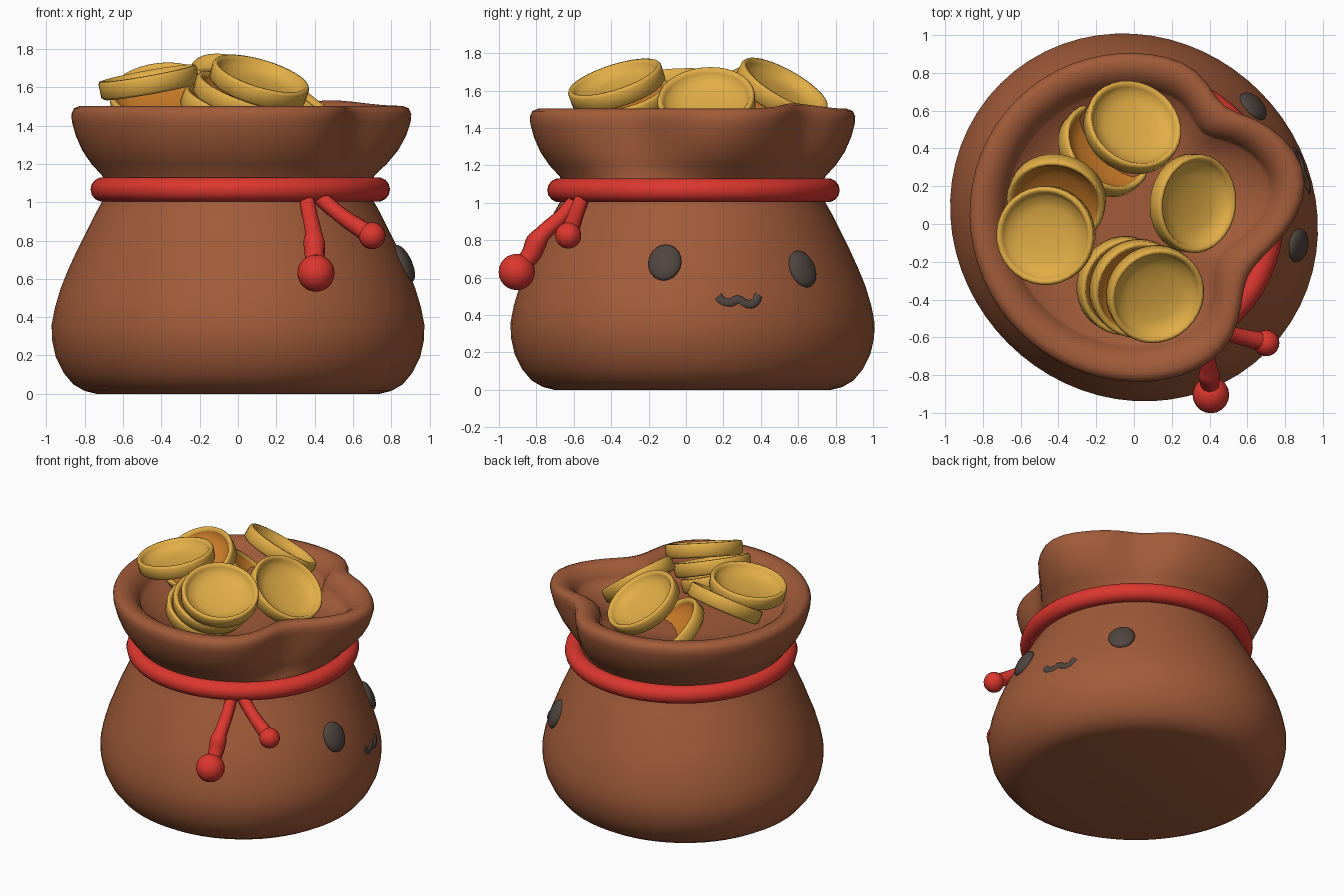
import bpy, bmesh, math
from mathutils import Vector

cube = bpy.data.objects.get("Cube")
if cube:
    bpy.data.objects.remove(cube, do_unlink=True)

CY = 0.035  # sack axis offset in y


def material(name, rgb):
    m = bpy.data.materials.new(name)
    m.use_nodes = True
    m.diffuse_color = (*rgb, 1)
    bsdf = m.node_tree.nodes["Principled BSDF"]
    bsdf.inputs["Base Color"].default_value = (*rgb, 1)
    bsdf.inputs["Roughness"].default_value = 0.7
    return m


BROWN = material("brown cloth", (0.36, 0.105, 0.042))
RED = material("red cord", (0.72, 0.038, 0.028))
GOLD = material("gold", (0.76, 0.42, 0.062))
ORANGE = material("orange gold", (0.62, 0.21, 0.022))
DARK = material("dark grey", (0.08, 0.06, 0.05))


def finish(obj, mats, angle=50):
    for m in mats:
        obj.data.materials.append(m)
    bpy.ops.object.select_all(action='DESELECT')
    obj.select_set(True)
    bpy.context.view_layer.objects.active = obj
    bpy.ops.object.shade_smooth_by_angle(angle=math.radians(angle))
    return obj


def lathe(name, profile, segments, place, mats, face_mat=None, angle=50):
    """Revolve (radius, z) points; place(r, z, a) gives each vertex position."""
    bm = bmesh.new()
    rings = []
    for r, z in profile:
        if r == 0:
            rings.append([bm.verts.new(place(0, z, 0))] * segments)
        else:
            rings.append([bm.verts.new(place(r, z, math.tau * i / segments))
                          for i in range(segments)])
    for k in range(len(rings) - 1):
        lo, hi = rings[k], rings[k + 1]
        for i in range(segments):
            j = (i + 1) % segments
            corners = list(dict.fromkeys((lo[i], lo[j], hi[j], hi[i])))
            face = bm.faces.new(corners)
            face.material_index = face_mat(k) if face_mat else 0
    bmesh.ops.recalc_face_normals(bm, faces=bm.faces)
    mesh = bpy.data.meshes.new(name)
    bm.to_mesh(mesh)
    bm.free()
    obj = bpy.data.objects.new(name, mesh)
    bpy.context.collection.objects.link(obj)
    return finish(obj, mats, angle)


# Sack: belly, neck, flared collar, rolled lip and inner floor
BELLY = [(0.74, 0), (0.80, 0.015), (0.86, 0.05), (0.91, 0.11), (0.95, 0.19),
         (0.97, 0.28), (0.972, 0.36), (0.955, 0.45), (0.925, 0.55), (0.885, 0.65),
         (0.84, 0.75), (0.79, 0.85), (0.745, 0.94), (0.70, 1.02)]
COLLAR = [(0.685, 1.08), (0.71, 1.14), (0.765, 1.2), (0.813, 1.27), (0.848, 1.35),
          (0.867, 1.42), (0.87, 1.46), (0.857, 1.49), (0.825, 1.503), (0.77, 1.495),
          (0.725, 1.465), (0.69, 1.42), (0.67, 1.37), (0.4, 1.37), (0, 1.37)]


def bump(a, centre, width):
    d = (math.degrees(a) - centre + 180) % 360 - 180
    return math.exp(-(d / width) ** 2)


def sack_point(r, z, a):
    # slightly oval belly, then folds that grow up the collar
    oval = 0.03 * min(1, max(0, (1.05 - z) / 0.4))
    t = math.sin(min(1, max(0, (z - 1.08) / 0.36)) * math.pi / 2) * min(1, r / 0.6)
    r *= 1 - max(oval, 0.012 * t) * math.sin(2 * a)
    fold = 0.07 * bump(a, 15, 16) - 0.2 * bump(a, -27, 22) - 0.1 * bump(a, 51, 13)
    r += t * fold
    if z > 1.4:
        z += 0.03 * bump(a, 48, 15)
    return Vector((r * math.cos(a), CY + r * math.sin(a), z))


lathe("sack", [(0, 0)] + BELLY + COLLAR, 64, sack_point, [BROWN], angle=80)


def on_belly(deg, z):
    """Point and outward normal on the belly."""
    for (r0, z0), (r1, z1) in zip(BELLY, BELLY[1:]):
        if z0 <= z <= z1:
            break
    r = r0 + (r1 - r0) * (z - z0) / (z1 - z0)
    a = math.radians(deg)
    out = Vector((math.cos(a), math.sin(a), 0))
    normal = (out * (z1 - z0) + Vector((0, 0, r0 - r1))).normalized()
    return sack_point(r, z, a), normal


def ball(name, loc, size, mat, normal=None):
    bpy.ops.mesh.primitive_uv_sphere_add(segments=20, ring_count=12, location=loc)
    obj = bpy.context.object
    obj.name = name
    obj.scale = size
    if normal:
        obj.rotation_euler = normal.to_track_quat('Z', 'Y').to_euler()
    return finish(obj, [mat], 80)


def tube(name, points, radii, mat):
    curve = bpy.data.curves.new(name, 'CURVE')
    curve.dimensions = '3D'
    curve.bevel_depth = 1
    curve.bevel_resolution = 3
    curve.resolution_u = 4
    curve.use_fill_caps = True
    spline = curve.splines.new('BEZIER')
    spline.bezier_points.add(len(points) - 1)
    for bp, p, r in zip(spline.bezier_points, points, radii):
        bp.co = p
        bp.radius = r
        bp.handle_left_type = bp.handle_right_type = 'AUTO'
    obj = bpy.data.objects.new(name, curve)
    bpy.context.collection.objects.link(obj)
    bpy.ops.object.select_all(action='DESELECT')
    obj.select_set(True)
    bpy.context.view_layer.objects.active = obj
    bpy.ops.object.convert(target='MESH')
    return finish(bpy.context.object, [mat], 60)


# Face on the belly; the mouth is sunk so only a thin strip shows
for name, deg, z in (("right_eye", -9.7, 0.68), ("left_eye", 43, 0.645)):
    spot, normal = on_belly(deg, z)
    ball(name, spot, (0.09, 0.105, 0.04), DARK, normal)
smile = []
for deg, z in ((8.4, 0.5), (9.8, 0.475), (12.5, 0.467), (15.2, 0.483),
               (18, 0.46), (21, 0.467), (22.6, 0.505)):
    spot, normal = on_belly(deg, z)
    smile.append(spot - normal * 0.021)
tube("mouth", smile, [0.031] * len(smile), DARK)

# Cord around the neck with two hanging ends
bpy.ops.mesh.primitive_torus_add(location=(0.012, 0.04, 1.067), major_radius=0.718,
                                 minor_radius=0.064, major_segments=56, minor_segments=14)
ring = bpy.context.object
ring.name = "cord_ring"
finish(ring, [RED], 80)

tube("long_cord_end",
     [(0.355, -0.57, 1.04), (0.375, -0.66, 0.93), (0.395, -0.765, 0.835),
      (0.398, -0.8, 0.79), (0.4, -0.825, 0.73), (0.405, -0.88, 0.66)],
     [0.04, 0.042, 0.045, 0.058, 0.054, 0.045], RED)
ball("long_cord_ball", (0.407, -0.905, 0.63), (0.097,) * 3, RED)
tube("short_cord_end",
     [(0.41, -0.55, 1.04), (0.54, -0.59, 0.93), (0.69, -0.625, 0.83)],
     [0.04, 0.042, 0.05], RED)
ball("short_cord_ball", (0.7, -0.63, 0.825), (0.07,) * 3, RED)

# Coins: thin raised rim around a deep smooth bowl, flat underneath
COIN = [(0, -0.045), (0.225, -0.048), (0.245, -0.048), (0.26, -0.035),
        (0.262, 0.035), (0.255, 0.048), (0.24, 0.05), (0.228, 0.03), (0.21, 0.004),
        (0.15, -0.016), (0.08, -0.024), (0, -0.028)]


def coin(name, centre, lean, dish):
    turn = Vector((*lean, 1)).to_track_quat('Z', 'Y')

    def place(r, z, a):
        local = Vector((r * math.cos(a), r * math.sin(a), z))
        return turn @ local + Vector(centre)

    last = len(COIN) - 2
    lathe(name, COIN, 32, place, [GOLD, dish],
          lambda k: 1 if k == 0 or k >= last - 3 else 0, 80)


coin("side_coin_top", (-0.465, -0.06, 1.625), (-0.18, -0.06), GOLD)
coin("side_coin_low", (-0.41, 0.13, 1.555), (-0.15, -0.6), ORANGE)
coin("front_coin_top", (0.11, -0.37, 1.625), (0.3, -0.32), GOLD)
coin("front_coin_middle", (0.02, -0.34, 1.54), (0.36, -0.25), ORANGE)
coin("front_coin_low", (-0.05, -0.325, 1.46), (0.4, -0.2), ORANGE)
coin("face_side_coin", (0.31, 0.11, 1.53), (0.78, -0.1), GOLD)
coin("back_coin_top", (-0.01, 0.51, 1.595), (0.36, 0.56), GOLD)
coin("back_coin_low", (-0.16, 0.39, 1.38), (0.68, 0.62), ORANGE)
